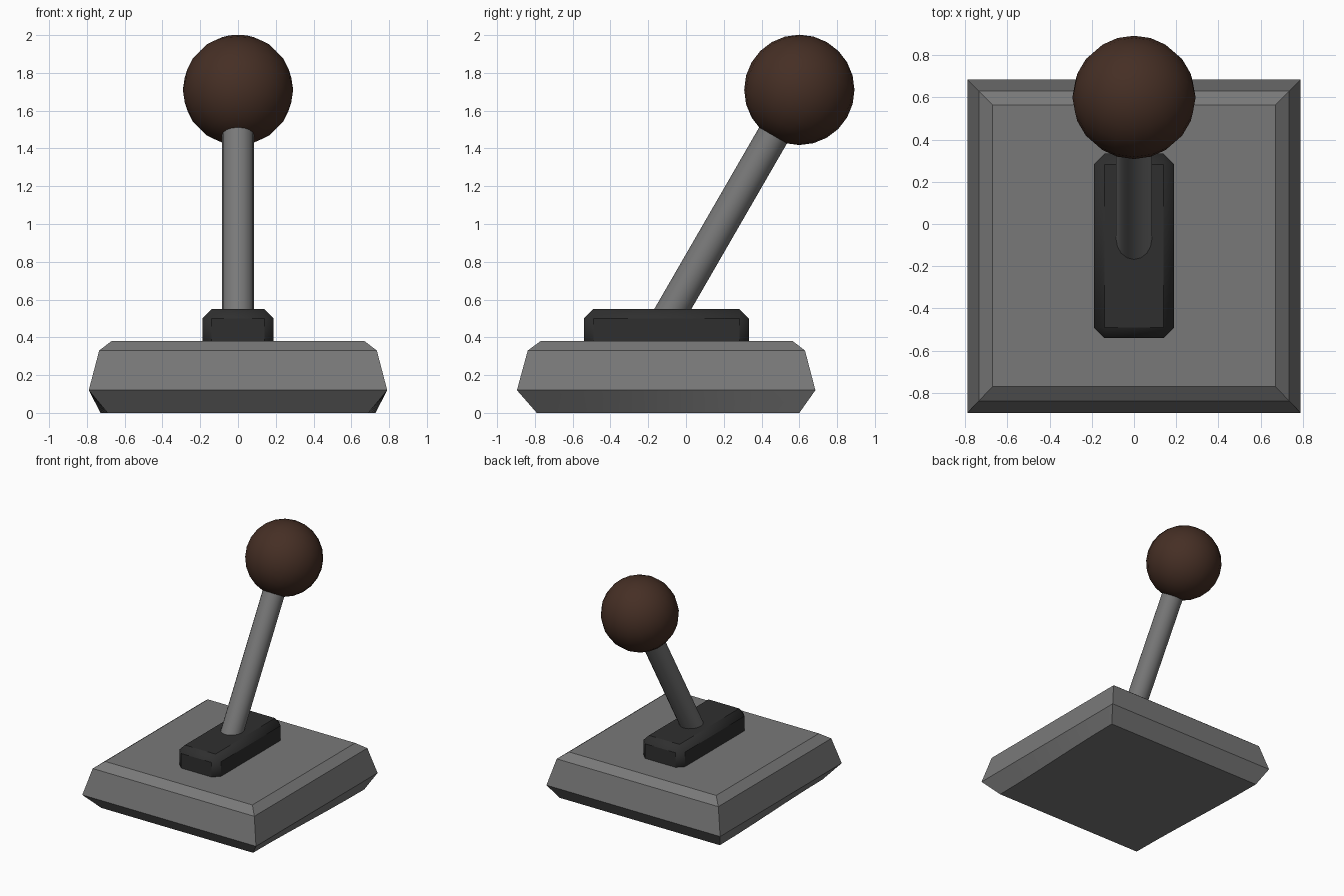
import bpy, bmesh, math
from mathutils import Vector

if "Cube" in bpy.data.objects:
    bpy.data.objects.remove(bpy.data.objects["Cube"])


def material(name, rgb):
    m = bpy.data.materials.new(name)
    m.diffuse_color = (*rgb, 1)
    m.use_nodes = True
    m.node_tree.nodes["Principled BSDF"].inputs["Base Color"].default_value = m.diffuse_color
    return m


grey = material("mid grey", (0.19, 0.19, 0.19))
black = material("soft black", (0.028, 0.028, 0.028))
brown = material("dark brown", (0.06, 0.028, 0.018))


def finish(ob, name, mat, angle=30):
    ob.name = name
    ob.data.materials.append(mat)
    bpy.ops.object.select_all(action='DESELECT')
    ob.select_set(True)
    bpy.context.view_layer.objects.active = ob
    bpy.ops.object.shade_smooth_by_angle(angle=math.radians(angle))


# Base: stacked rectangular rings (z, half width front, half width back, y front, y back)
RINGS = [(0.0, 0.69, 0.728, -0.79, 0.60),
         (0.12, 0.79, 0.79, -0.895, 0.685),
         (0.33, 0.735, 0.735, -0.838, 0.63),
         (0.38, 0.67, 0.67, -0.77, 0.565)]
STEPS = 6  # side segments, so the lower side edge can ease outward to the back

bm = bmesh.new()
rows = []
for z, xf, xb, yf, yb in RINGS:
    side = []
    for i in range(STEPS + 1):
        t = i / STEPS
        s = t * t * (3 - 2 * t)
        side.append((xf + (xb - xf) * s, yf + (yb - yf) * t))
    loop = side + [(-x, y) for x, y in reversed(side)]
    rows.append([bm.verts.new((x, y, z)) for x, y in loop])
n = len(rows[0])
for low, high in zip(rows, rows[1:]):
    for i in range(n):
        j = (i + 1) % n
        bm.faces.new((low[i], low[j], high[j], high[i]))
bm.faces.new(rows[0][::-1])
bm.faces.new(rows[-1])
mesh = bpy.data.meshes.new("base")
bm.to_mesh(mesh)
bm.free()
base = bpy.data.objects.new("base", mesh)
bpy.context.collection.objects.link(base)
finish(base, "base", grey)

# Slot block: chamfered box sunk into the base
bpy.ops.mesh.primitive_cube_add(size=1, location=(0, -0.104, 0.425))
block = bpy.context.object
block.scale = (0.378, 0.874, 0.25)
bpy.ops.object.transform_apply(location=False, rotation=False, scale=True)
bevel = block.modifiers.new("chamfer", 'BEVEL')
bevel.width = 0.05
bevel.segments = 1
finish(block, "slot_block", black)

# Lever: leaning rod from inside the block into the knob
tilt = math.radians(-30)
knob_pos = Vector((0, 0.6, 1.71))
direction = Vector((0, 0.5, math.cos(tilt)))
length = 1.42
bpy.ops.mesh.primitive_cylinder_add(vertices=16, radius=0.085, depth=length,
                                    location=knob_pos - direction * length / 2,
                                    rotation=(tilt, 0, 0))
finish(bpy.context.object, "lever", grey)

# Knob
bpy.ops.mesh.primitive_uv_sphere_add(segments=20, ring_count=12, radius=0.292,
                                     location=knob_pos, rotation=(tilt, 0, 0))
finish(bpy.context.object, "knob", brown)
